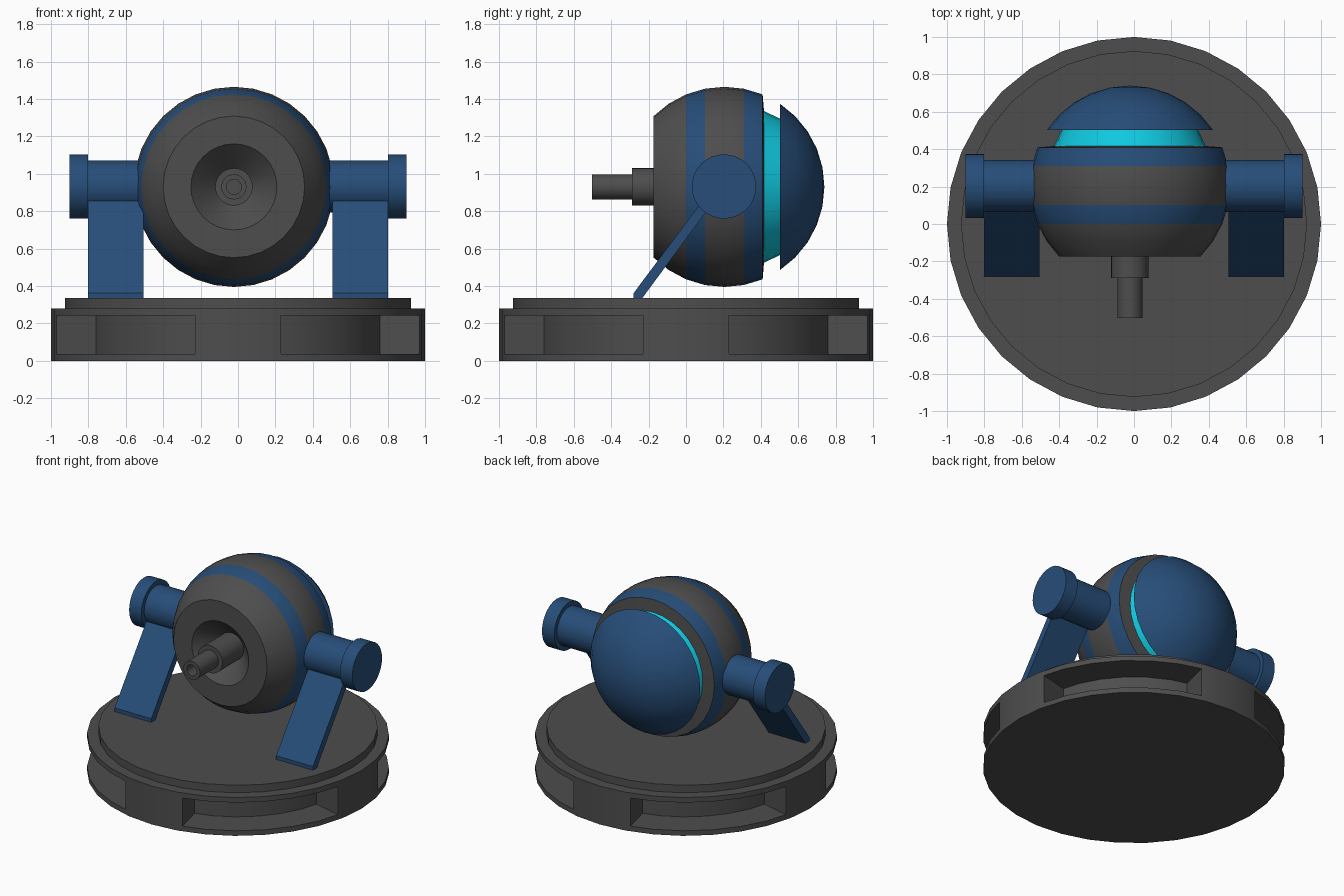
import bpy, bmesh
from math import sin, cos, pi, atan2, degrees
from mathutils import Vector

if "Cube" in bpy.data.objects:
    bpy.data.objects.remove(bpy.data.objects["Cube"])

SIDES = 32
CX, CY, CZ, R = -0.022, 0.205, 0.93, 0.535   # ball centre and radius


def material(name, rgb):
    m = bpy.data.materials.new(name)
    m.diffuse_color = (*rgb, 1)
    m.use_nodes = True
    m.node_tree.nodes["Principled BSDF"].inputs["Base Color"].default_value = m.diffuse_color
    return m


GREY = material("dark_grey", (0.075, 0.075, 0.075))
BLUE = material("blue", (0.02, 0.075, 0.19))
TEAL = material("teal", (0.005, 0.58, 0.74))


def finish(name, bm, mats, mirror=False):
    bmesh.ops.recalc_face_normals(bm, faces=bm.faces)
    me = bpy.data.meshes.new(name)
    bm.to_mesh(me)
    bm.free()
    ob = bpy.data.objects.new(name, me)
    bpy.context.collection.objects.link(ob)
    for m in mats:
        me.materials.append(m)
    if mirror:
        ob.modifiers.new("mirror", 'MIRROR')
    bpy.ops.object.select_all(action='DESELECT')
    ob.select_set(True)
    bpy.context.view_layer.objects.active = ob
    bpy.ops.object.shade_smooth_by_angle(angle=pi / 6)
    return ob


def lathe(profile, axis, centre=(0, 0, 0), slots=None):
    """Turn (radius, position) points about an axis; slots = material per segment."""
    bm = bmesh.new()
    rings = []
    for r, p in profile:
        ring = []
        for i in range(SIDES):
            a = 2 * pi * i / SIDES
            u, v = r * cos(a), r * sin(a)
            co = {'X': (p, u, v), 'Y': (u, p, v), 'Z': (u, v, p)}[axis]
            ring.append(bm.verts.new(Vector(co) + Vector(centre)))
        rings.append(ring)
    for k in range(len(rings) - 1):
        a, b = rings[k], rings[k + 1]
        for i in range(SIDES):
            j = (i + 1) % SIDES
            f = bm.faces.new((a[i], a[j], b[j], b[i]))
            f.material_index = slots[k] if slots else 0
    bmesh.ops.remove_doubles(bm, verts=bm.verts, dist=1e-5)
    return bm


def ball(step):
    """Profile point of the ball, in steps of 11.25 degrees from its equator."""
    a = step * pi / 16
    return (R * cos(a), R * sin(a))


# Base drum with four recessed pockets around the rim
bm = lathe([(0, 0), (1, 0), (1, 0.28), (0, 0.28)], 'Z')
bm.normal_update()
pockets = []
for f in bm.faces:
    c = f.calc_center_median()
    if abs(f.normal.z) < 0.5 and 11.25 < degrees(atan2(c.y, c.x)) % 90 < 78.75:
        pockets.append(f)
bmesh.ops.recalc_face_normals(bm, faces=bm.faces)
bmesh.ops.inset_region(bm, faces=pockets, thickness=0.037,
                       use_boundary=True, use_even_offset=True)
bmesh.ops.inset_region(bm, faces=pockets, thickness=0.0005,
                       use_boundary=True, use_even_offset=True)
for v in {v for f in pockets for v in f.verts}:
    v.co.x *= 0.783
    v.co.y *= 0.783
finish("base_drum", bm, [GREY])

# Turntable plate
finish("turntable_plate",
       lathe([(0, 0.27), (0.925, 0.27), (0.925, 0.335), (0, 0.335)], 'Z'), [GREY])

# Ball body: front recess, front ring, two blue stripes, rear lip
centre = (CX, CY, CZ)
body = [(0.09, -0.24), (0.23, ball(-4)[1])]
body += [ball(s) for s in (-4, -3, -2, -1, 0, 1, 2)]
body += [(0.405, 0.212)]
finish("ball_body", lathe(body, 'Y', centre, [0, 0, 0, 0, 1, 0, 0, 1, 0]), [GREY, BLUE])

# Glowing core ring between the body and the rear dome
finish("core_ring", lathe([(0.405, 0.212), (0.365, ball(3)[1])], 'Y', centre), [TEAL])

# Rear dome
dome = [(0, ball(3)[1])] + [ball(s) for s in range(3, 8)] + [(0, R)]
finish("rear_dome", lathe(dome, 'Y', centre), [BLUE])

# Stepped barrel with a hollow muzzle
barrel = [(0, 0.0), (0.1, 0.0), (0.1, -0.29), (0.067, -0.29), (0.067, -0.503),
          (0.04, -0.503), (0.04, -0.40), (0, -0.40)]
finish("barrel", lathe(barrel, 'Y', (CX, 0, CZ)), [GREY])

# Side axles with wider end caps
axle = [(0, 0.40), (0.14, 0.40), (0.14, 0.803), (0.172, 0.803), (0.172, 0.902), (0, 0.902)]
finish("side_axles", lathe(axle, 'X', (0, 0.203, 0.932)), [BLUE], mirror=True)

# Slanted support struts
bm = bmesh.new()
outline = [(-0.28, 0.335), (-0.28, 0.362), (0.14, 0.925), (0.18, 0.895), (-0.234, 0.335)]
face = bm.faces.new([bm.verts.new((0.505, y, z)) for y, z in outline])
ext = bmesh.ops.extrude_face_region(bm, geom=[face], use_keep_orig=True)
bmesh.ops.translate(bm, vec=(0.297, 0, 0),
                    verts=[g for g in ext["geom"] if isinstance(g, bmesh.types.BMVert)])
finish("support_struts", bm, [BLUE], mirror=True)
